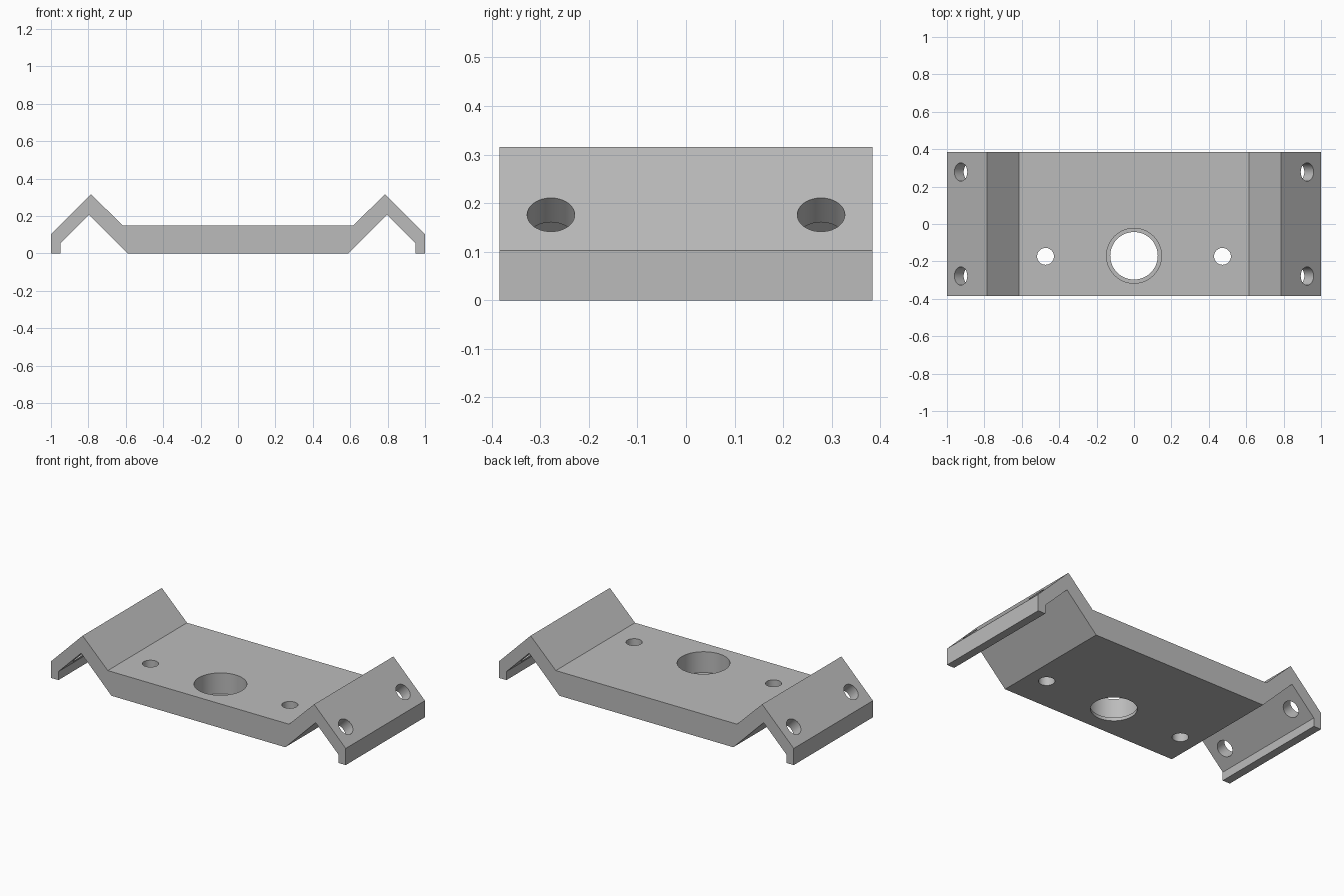
import bpy
import bmesh
from math import radians
from mathutils import Vector

cube = bpy.data.objects.get("Cube")
if cube:
    bpy.data.objects.remove(cube, do_unlink=True)

HALF_DEPTH = 0.384

# Single grey finish
grey = bpy.data.materials.new("plain grey")
grey.use_nodes = True
colour = (0.5, 0.5, 0.5, 1)
grey.diffuse_color = colour
grey.node_tree.nodes["Principled BSDF"].inputs["Base Color"].default_value = colour


def add_object(name, bm):
    mesh = bpy.data.meshes.new(name)
    bmesh.ops.recalc_face_normals(bm, faces=bm.faces)
    bm.to_mesh(mesh)
    bm.free()
    mesh.materials.append(grey)
    obj = bpy.data.objects.new(name, mesh)
    bpy.context.collection.objects.link(obj)
    return obj


# Bracket body: folded half profile, mirrored and extruded front to back
upper = [(0.615, 0.148), (0.786, 0.316), (1, 0.102), (1, 0)]
lower = [(0.95, 0), (0.95, 0.052), (0.796, 0.206), (0.59, 0)]
half = upper + lower
profile = half + [(-x, z) for x, z in reversed(half)]
bm = bmesh.new()
face = bm.faces.new([bm.verts.new((x, -HALF_DEPTH, z)) for x, z in profile])
sweep = bmesh.ops.extrude_face_region(bm, geom=[face])
bmesh.ops.translate(bm, vec=(0, 2 * HALF_DEPTH, 0),
                    verts=[v for v in sweep["geom"] if isinstance(v, bmesh.types.BMVert)])
bracket = add_object("mounting_bracket", bm)


def drill(name, centre, radius, length, axis=(0, 0, 1)):
    """Cut a round hole centred on a point along an axis."""
    bm = bmesh.new()
    bmesh.ops.create_cone(bm, cap_ends=True, segments=48, radius1=radius,
                          radius2=radius, depth=length)
    cutter = add_object(name, bm)
    cutter.location = centre
    cutter.rotation_euler = Vector(axis).to_track_quat("Z", "Y").to_euler()
    cutter.hide_render = True
    cutter.hide_set(True)
    cut = bracket.modifiers.new(name, "BOOLEAN")
    cut.operation = "DIFFERENCE"
    cut.solver = "EXACT"
    cut.object = cutter
    return cutter


# Centre bore with a thin retaining lip at the bottom
cutters = [drill("centre_bore", (0, -0.17, 0.22), 0.147, 0.4),
           drill("lip_bore", (0, -0.17, 0.05), 0.127, 0.3)]

# Screw holes in the plate and through the sloping outer flanges
for side in (-1, 1):
    cutters.append(drill("plate_hole", (side * 0.473, -0.173, 0.08), 0.045, 0.4))
    for end in (-1, 1):
        cutters.append(drill("flange_hole", (side * 0.9, end * 0.278, 0.15),
                             0.049, 0.16, (side, 0, 1)))

# Apply the cuts and clear away the cutters
bpy.context.view_layer.update()
graph = bpy.context.evaluated_depsgraph_get()
finished = bpy.data.meshes.new_from_object(bracket.evaluated_get(graph))
bracket.modifiers.clear()
bracket.data = finished
for cutter in cutters:
    bpy.data.objects.remove(cutter, do_unlink=True)
finished.materials.clear()
finished.materials.append(grey)
for poly in finished.polygons:
    poly.material_index = 0

bpy.ops.object.select_all(action="DESELECT")
bracket.select_set(True)
bpy.context.view_layer.objects.active = bracket
bpy.ops.object.shade_smooth_by_angle(angle=radians(30))
